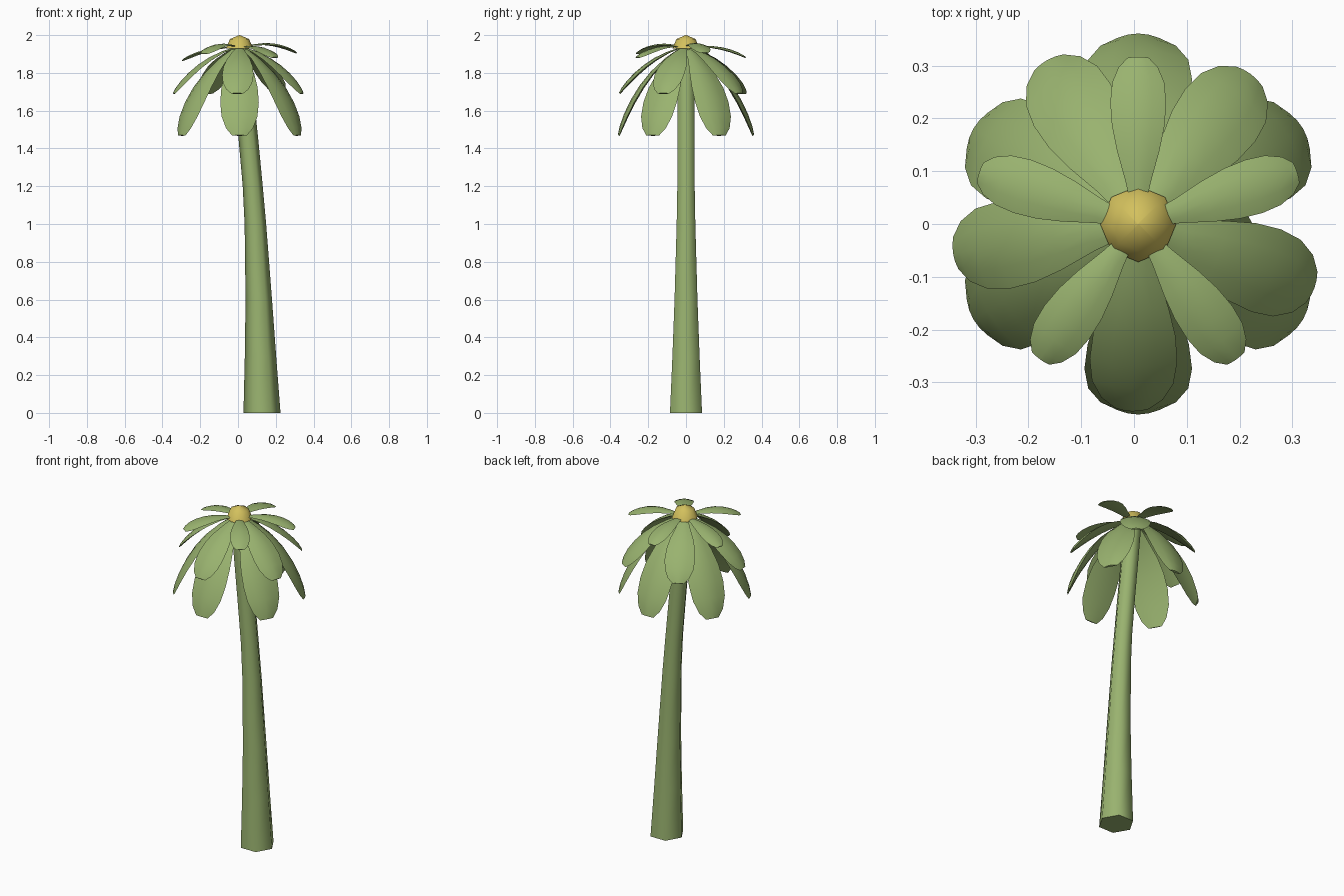
import bpy, bmesh
from math import sin, cos, pi, radians
from mathutils import Vector

cube = bpy.data.objects.get("Cube")
if cube:
    bpy.data.objects.remove(cube)


def material(name, rgb):
    m = bpy.data.materials.new(name)
    m.use_nodes = True
    m.diffuse_color = (*rgb, 1)
    bsdf = m.node_tree.nodes["Principled BSDF"]
    bsdf.inputs["Base Color"].default_value = (*rgb, 1)
    bsdf.inputs["Roughness"].default_value = 0.8
    return m


green = material("leaf green", (0.32, 0.45, 0.16))
gold = material("yellow", (0.65, 0.53, 0.11))


def loft(name, rings, mat):
    """Skin a list of closed rings, cap both ends and smooth the sides."""
    bm = bmesh.new()
    loops = [[bm.verts.new(p) for p in ring] for ring in rings]
    for a, b in zip(loops, loops[1:]):
        for i in range(len(a)):
            j = (i + 1) % len(a)
            bm.faces.new((a[i], a[j], b[j], b[i]))
    bm.faces.new(loops[0])
    bm.faces.new(loops[-1])
    bmesh.ops.recalc_face_normals(bm, faces=bm.faces)
    mesh = bpy.data.meshes.new(name)
    bm.to_mesh(mesh)
    bm.free()
    mesh.materials.append(mat)
    obj = bpy.data.objects.new(name, mesh)
    bpy.context.collection.objects.link(obj)
    bpy.ops.object.select_all(action='DESELECT')
    obj.select_set(True)
    bpy.context.view_layer.objects.active = obj
    bpy.ops.object.shade_smooth_by_angle(angle=radians(65))
    return obj


CROWN_X = 0.008


def circle(x, z, r, sides):
    return [(x + r * cos(2 * pi * i / sides), r * sin(2 * pi * i / sides), z)
            for i in range(sides)]


# Leaning six-sided trunk: centre x, height, radius
trunk = [(0.127, 0, 0.098), (0.119, 0.3, 0.083), (0.11, 0.6, 0.07),
         (0.092, 1.0, 0.057), (0.078, 1.2, 0.053), (0.055, 1.45, 0.052),
         (0.03, 1.7, 0.051), (CROWN_X, 1.93, 0.05)]
loft("trunk", [circle(x, z, r, 6) for x, z, r in trunk], green)

# Eight-sided dome on the crown
R = 0.072
loft("crown_dome", [circle(CROWN_X, 1.928 + R * sin(a), R * cos(a), 8)
                    for a in (0, pi / 4, pi / 2 - 0.02)], gold)

# Leaf outline: position along the leaf, fraction of the full half width
OUTLINE = [(0, 0.2), (0.2, 0.45), (0.4, 0.76), (0.56, 0.94), (0.71, 1),
           (0.84, 0.93), (0.94, 0.7), (1, 0.38)]
SECTION = [(-1, 0), (-0.5, 0.75), (0, 1), (0.5, 0.75),
           (1, 0), (0.5, -0.25), (0, -0.3), (-0.5, -0.25)]


def leaf(name, degrees, bend, tip, half_width):
    """Drooping leaf with a lens section; bend and tip are (reach, height)."""
    a = radians(degrees)
    out, side = Vector((cos(a), sin(a), 0)), Vector((-sin(a), cos(a), 0))
    up = Vector((0, 0, 1))
    p0, p1, p2 = Vector((0.02, 1.935)), Vector(bend), Vector(tip)
    rings = []
    for t, w in OUTLINE:
        p = p0 * (1 - t) ** 2 + p1 * 2 * t * (1 - t) + p2 * t * t
        d = ((p1 - p0) * (1 - t) + (p2 - p1) * t).normalized()
        normal = up * d.x - out * d.y
        centre = Vector((CROWN_X, 0, 0)) + out * p.x + up * p.y
        rings.append([centre + side * (u * w * half_width)
                      + normal * (h * w * half_width * 0.22) for u, h in SECTION])
    loft(name, rings, green)


# Three tiers of leaves, from nearly flat to hanging
for i, height in enumerate((1.905, 1.88, 1.865, 1.9, 1.88)):
    leaf(f"upper_leaf_{i + 1}", 18 + 72 * i, (0.17, height + 0.07),
         (0.315, height), 0.053)
for i, angle in enumerate((53, 119, 189, 268, 340)):
    leaf(f"middle_leaf_{i + 1}", angle, (0.195, 1.88), (0.35, 1.69), 0.083)
for i in range(6):
    leaf(f"lower_leaf_{i + 1}", 30 + 60 * i, (0.23, 1.80), (0.353, 1.468), 0.102)
